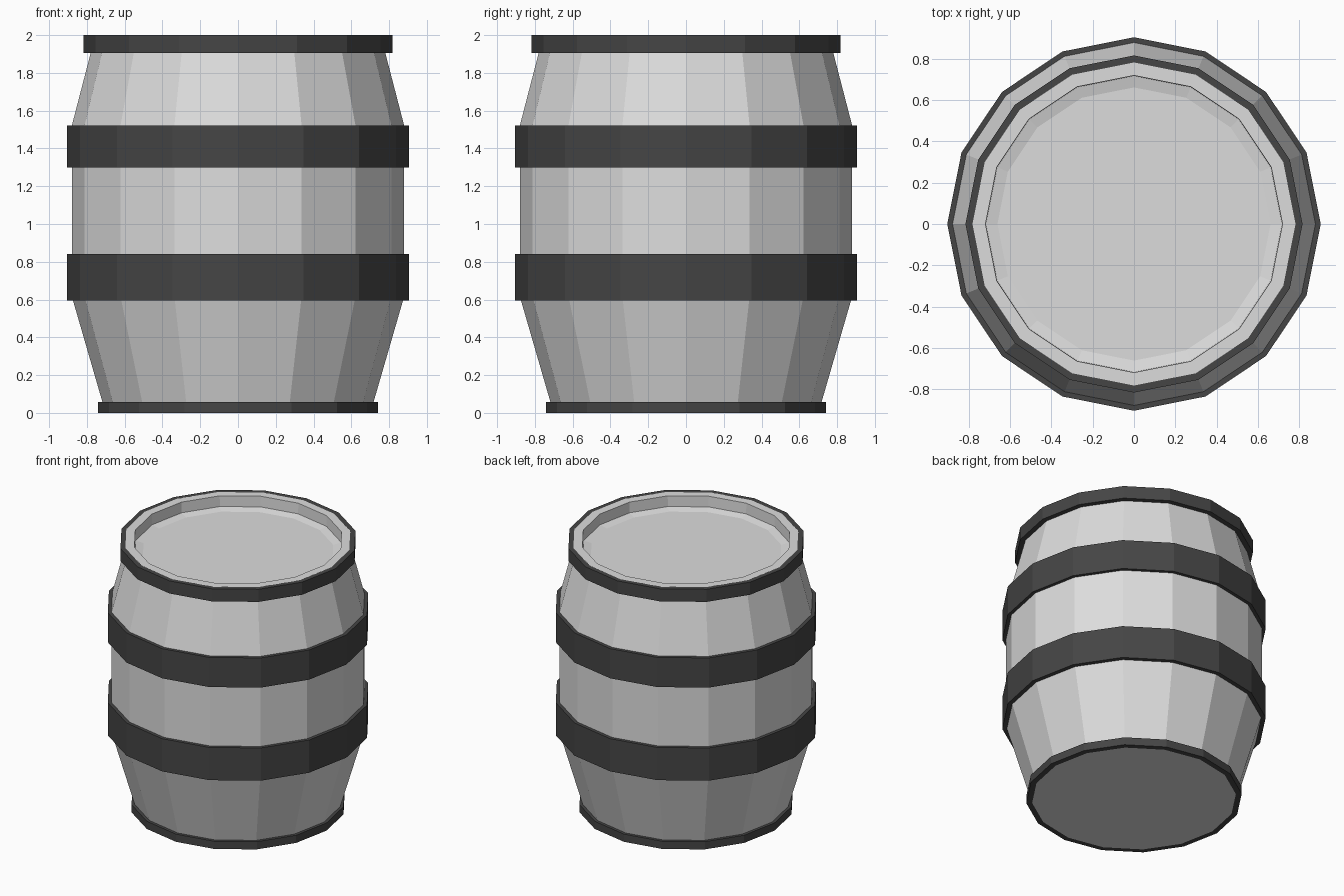
import bpy
import bmesh
from math import cos, sin, tau

SIDES = 16

cube = bpy.data.objects.get("Cube")
if cube:
    bpy.data.objects.remove(cube, do_unlink=True)


def make_material(name, value):
    mat = bpy.data.materials.new(name)
    mat.use_nodes = True
    colour = (value, value, value, 1)
    mat.diffuse_color = colour
    mat.node_tree.nodes["Principled BSDF"].inputs["Base Color"].default_value = colour
    return mat


def lathe(name, profile, mat, closed=False):
    """Spin a (radius, height) profile into flat-sided rings."""
    bm = bmesh.new()
    rings = [[bm.verts.new((r * cos(tau * i / SIDES), r * sin(tau * i / SIDES), z))
              for i in range(SIDES)] for r, z in profile]
    pairs = list(zip(rings, rings[1:]))
    if closed:
        pairs.append((rings[-1], rings[0]))
    else:
        bm.faces.new(rings[0])
        bm.faces.new(rings[-1])
    for low, high in pairs:
        for i in range(SIDES):
            j = (i + 1) % SIDES
            bm.faces.new((low[i], low[j], high[j], high[i]))
    bmesh.ops.recalc_face_normals(bm, faces=bm.faces[:])
    mesh = bpy.data.meshes.new(name)
    bm.to_mesh(mesh)
    bm.free()
    mesh.materials.append(mat)
    obj = bpy.data.objects.new(name, mesh)
    bpy.context.collection.objects.link(obj)
    return obj


wood = make_material("pale_grey", 0.72)
iron = make_material("dark_grey", 0.06)

# Bulging body with a raised rim and a sunken lid
lathe("barrel_body", [
    (0.70, 0.0), (0.717, 0.055), (0.875, 0.6), (0.88, 0.84), (0.88, 1.52),
    (0.78, 1.905), (0.783, 2.0),
    (0.72, 2.0), (0.718, 1.92), (0.662, 1.907),
], wood)

# Hoops: name, inner radius, outer radius, bottom, top
hoops = [
    ("bottom_hoop", 0.70, 0.74, 0.0, 0.058),
    ("lower_hoop", 0.86, 0.905, 0.595, 0.842),
    ("upper_hoop", 0.86, 0.905, 1.298, 1.522),
    ("top_hoop", 0.78, 0.817, 1.905, 2.0),
]
for name, inner, outer, bottom, top in hoops:
    lathe(name, [(inner, bottom), (outer, bottom), (outer, top), (inner, top)],
          iron, closed=True)
